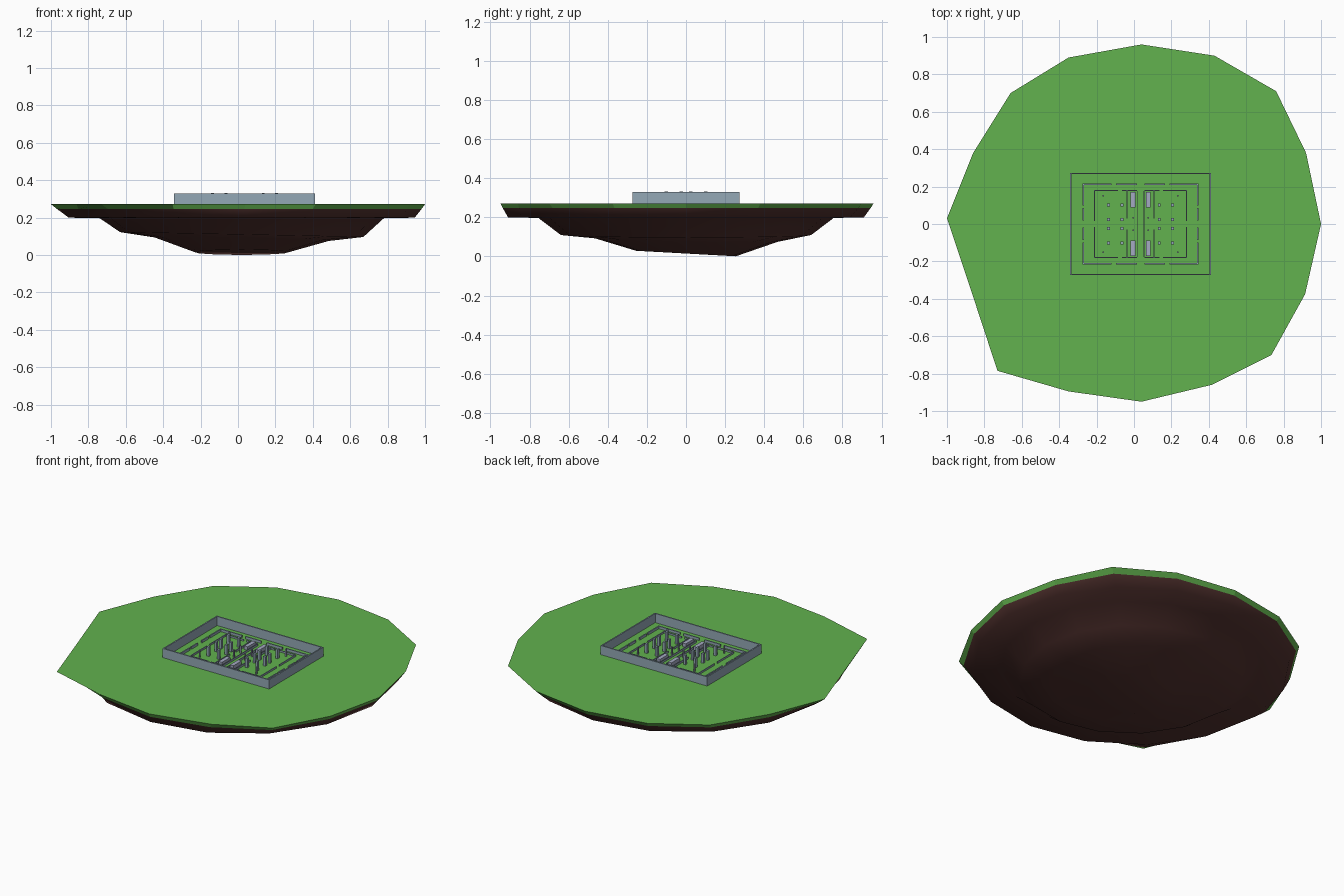
import bpy, bmesh, math

if "Cube" in bpy.data.objects:
    bpy.data.objects.remove(bpy.data.objects["Cube"])


def srgb(r, g, b):
    f = lambda c: c / 12.92 if c <= 0.04045 else ((c + 0.055) / 1.055) ** 2.4
    return (f(r / 255), f(g / 255), f(b / 255), 1.0)


def material(name, *rgb):
    m = bpy.data.materials.new(name)
    m.diffuse_color = srgb(*rgb)
    m.use_nodes = True
    m.node_tree.nodes["Principled BSDF"].inputs["Base Color"].default_value = m.diffuse_color
    return m


GRASS = material("grass green", 98, 178, 78)
EARTH = material("dark earth", 84, 51, 48)
STONE = material("blue grey stone", 148, 168, 182)
PALE = material("pale lavender stone", 165, 170, 195)


def add_object(name, bm, mats):
    bmesh.ops.recalc_face_normals(bm, faces=bm.faces[:])
    me = bpy.data.meshes.new(name)
    bm.to_mesh(me)
    bm.free()
    for m in mats:
        me.materials.append(m)
    ob = bpy.data.objects.new(name, me)
    bpy.context.collection.objects.link(ob)
    return ob


# Floating island: 16-sided rings from the grass edge down to the underside
rim = [(-1, 0.03), (-0.86, 0.38), (-0.66, 0.70), (-0.35, 0.89), (0.04, 0.96),
       (0.43, 0.90), (0.76, 0.71), (0.92, 0.38), (1, 0), (0.915, -0.375),
       (0.735, -0.70), (0.415, -0.86), (0.04, -0.95), (-0.35, -0.895),
       (-0.73, -0.785), (-0.863, -0.38)]


def ring(rx, ry, z, tx=0.0, ty=0.0):
    pts = []
    for i in range(16):
        a = math.pi - i * math.tau / 16
        x, y = 0.02 + rx * math.cos(a), ry * math.sin(a)
        pts.append((x, y, max(0, z + tx * x + ty * y)))
    return pts


levels = [[(x, y, 0.272) for x, y in rim]]
low = ring(0.925, 0.91, 0.20)
levels.append([(x + (p[0] - x) * 0.33, y + (p[1] - y) * 0.33, 0.247)
               for (x, y), p in zip(rim, low)])
levels.append(low)
levels.append(ring(0.76, 0.755, 0.197))
levels.append(ring(0.65, 0.64, 0.110, -0.02))
levels.append(ring(0.465, 0.47, 0.085, -0.02, -0.02))
levels.append(ring(0.25, 0.255, 0.015, 0, -0.055))

bm = bmesh.new()
loops = [[bm.verts.new(p) for p in lv] for lv in levels]
bm.faces.new(loops[0])
for k in range(len(loops) - 1):
    a, b = loops[k], loops[k + 1]
    for i in range(16):
        j = (i + 1) % 16
        f = bm.faces.new((a[i], a[j], b[j], b[i]))
        f.material_index = 0 if k == 0 else 1
        f.smooth = k > 0
base = bm.faces.new(loops[-1])
base.material_index = 1
base.smooth = True
for e in bm.edges:                      # crisp lip between grass and earth
    if all(v in loops[0] for v in e.verts):
        e.smooth = False
add_object("floating_island", bm, [GRASS, EARTH])

# Stone ruins, mirrored around the plan centre
CX, Z0 = 0.035, 0.270


def box(bm, x0, x1, y0, y1, top):
    v = [bm.verts.new((x, y, z)) for z in (Z0, top)
         for x, y in ((x0, y0), (x1, y0), (x1, y1), (x0, y1))]
    for q in ((3, 2, 1, 0), (4, 5, 6, 7), (0, 1, 5, 4), (1, 2, 6, 5),
              (2, 3, 7, 6), (3, 0, 4, 7)):
        bm.faces.new([v[i] for i in q])


def mirrored(name, boxes, top, mat):
    """Boxes given as offsets from the centre, copied to all four quadrants."""
    bm = bmesh.new()
    for x0, x1, y0, y1 in boxes:
        for sx in (1, -1):
            for sy in (1, -1):
                xs, ys = sorted((sx * x0, sx * x1)), sorted((sy * y0, sy * y1))
                box(bm, CX + xs[0], CX + xs[1], ys[0], ys[1], top)
    return add_object(name, bm, [mat])


# outer enclosure
bm = bmesh.new()
t = 0.008
for y in (-0.274, 0.274 - t):
    box(bm, -0.341, 0.411, y, y + t, 0.330)
for x in (-0.341, 0.411 - t):
    box(bm, x, x + t, -0.274 + t, 0.274 - t, 0.330)
add_object("outer_wall", bm, [STONE])

# middle wall with gateways
mirrored("middle_wall", [(0.02, 0.13, 0.209, 0.216), (0.155, 0.31, 0.209, 0.216),
                         (0.303, 0.31, 0.10, 0.209), (0.303, 0.31, 0.02, 0.085)],
         0.288, STONE)
# inner wall
mirrored("inner_wall", [(0.02, 0.10, 0.177, 0.182), (0.12, 0.248, 0.177, 0.182),
                        (0.243, 0.248, 0.015, 0.177)], 0.283, STONE)
# central corridors
mirrored("corridor_walls", [(0.069, 0.074, 0.03, 0.177),
                            (0.016, 0.020, 0.0, 0.177)], 0.285, STONE)
# long blocks flanking the middle aisle
mirrored("aisle_blocks", [(0.028, 0.053, 0.088, 0.172)], 0.295, PALE)
# pillar grid
mirrored("pillars", [(x - 0.008, x + 0.008, y - 0.008, y + 0.008)
                     for x in (0.10, 0.172) for y in (0.024, 0.101)], 0.332, STONE)
# small posts
mirrored("small_posts", [(x - 0.004, x + 0.004, y - 0.004, y + 0.004)
                         for x, y in ((0.04, 0.034), (0.20, 0.15))], 0.32, PALE)
